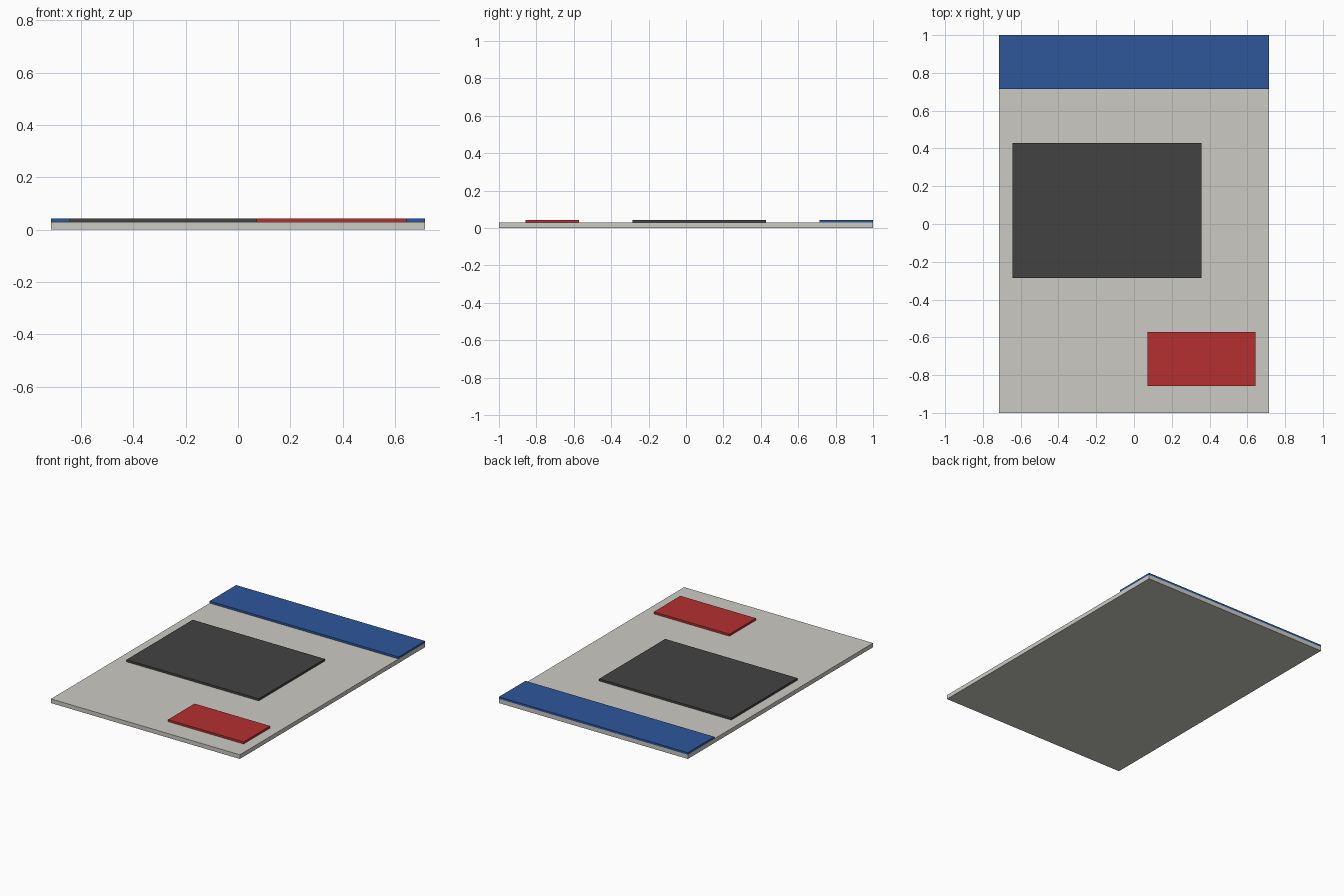
import bpy

if "Cube" in bpy.data.objects:
    bpy.data.objects.remove(bpy.data.objects["Cube"])

U = 1 / 14  # layout unit: the board is 20 x 28 units


def slab(name, x0, x1, y0, y1, z0, z1, color):
    """Flat box given by its extents in layout units."""
    bpy.ops.mesh.primitive_cube_add(
        size=1, location=((x0 + x1) / 2 * U, (y0 + y1) / 2 * U, (z0 + z1) / 2 * U))
    obj = bpy.context.object
    obj.name = name
    obj.scale = ((x1 - x0) * U, (y1 - y0) * U, (z1 - z0) * U)
    bpy.ops.object.transform_apply(location=False, rotation=False, scale=True)
    mat = bpy.data.materials.new(name + "_color")
    mat.diffuse_color = (*color, 1)
    mat.use_nodes = True
    mat.node_tree.nodes["Principled BSDF"].inputs["Base Color"].default_value = mat.diffuse_color
    obj.data.materials.append(mat)
    return obj


BASE, TOP = 0.4, 0.6  # heights of the board and of the raised panels

# Backing sheet
slab("backing_sheet", -10, 10, -14, 14, 0, BASE, (0.60, 0.59, 0.55))
# Header band along the back edge
slab("header_band", -10, 10, 10, 14, BASE, TOP, (0.027, 0.095, 0.33))
# Large picture panel
slab("picture_panel", -9, 5, -4, 6, BASE, TOP, (0.055, 0.055, 0.055))
# Small label panel at the front right
slab("label_panel", 1, 9, -12, -8, BASE, TOP, (0.46, 0.03, 0.03))
